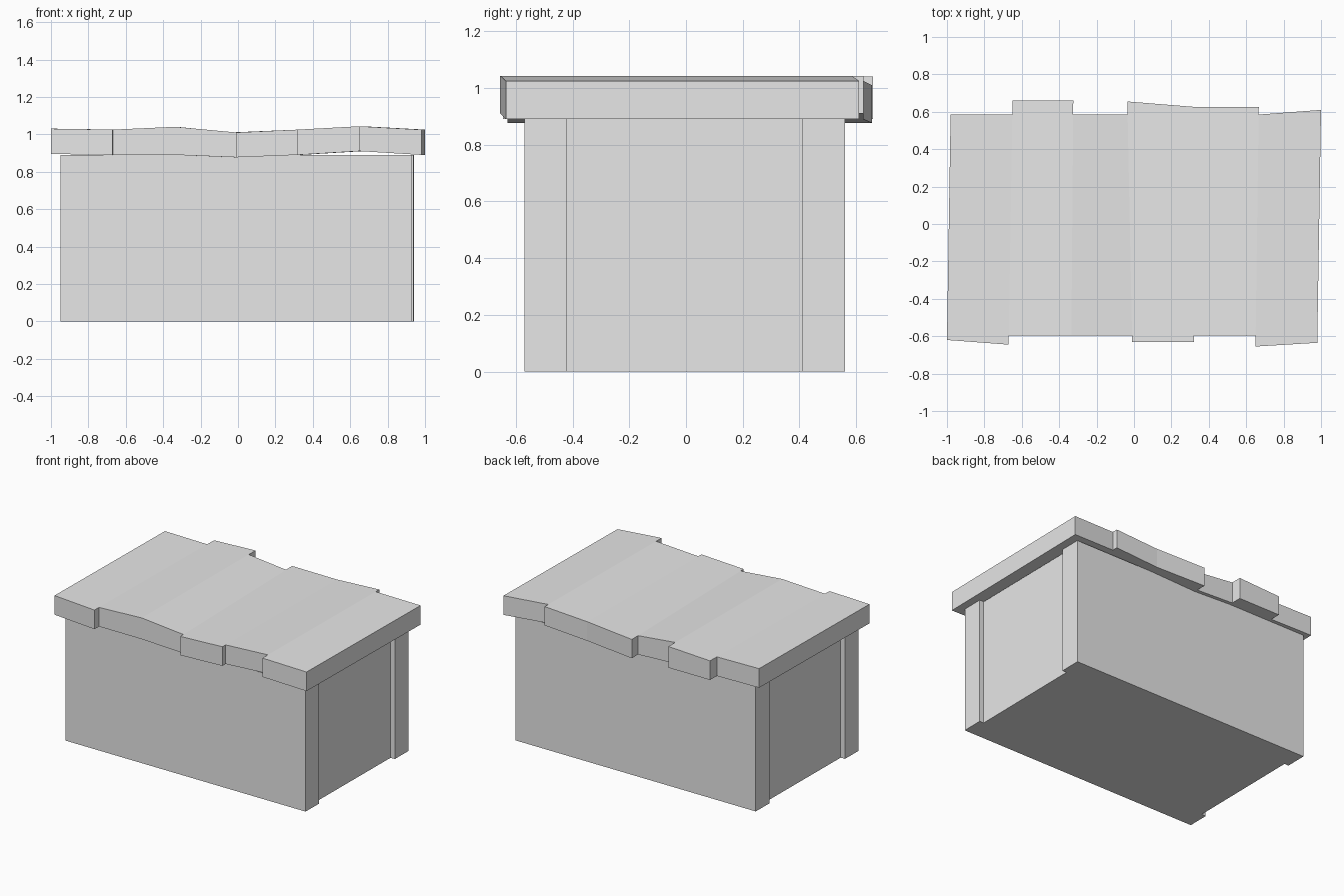
import bpy, bmesh
from mathutils import Vector

cube = bpy.data.objects.get("Cube")
if cube:
    bpy.data.objects.remove(cube)

grey = bpy.data.materials.new("plain_grey")
grey.use_nodes = True
grey.diffuse_color = (0.8, 0.8, 0.8, 1)
grey.node_tree.nodes["Principled BSDF"].inputs["Base Color"].default_value = (0.8, 0.8, 0.8, 1)


def finish(name, bm):
    bmesh.ops.remove_doubles(bm, verts=bm.verts, dist=0.0005)
    bmesh.ops.recalc_face_normals(bm, faces=bm.faces)
    mesh = bpy.data.meshes.new(name)
    bm.to_mesh(mesh)
    bm.free()
    mesh.materials.append(grey)
    obj = bpy.data.objects.new(name, mesh)
    bpy.context.collection.objects.link(obj)


def face(bm, points):
    bm.faces.new([bm.verts.new(p) for p in points])


# Box body: footprint with a shallow recess in each end, extruded upward
FRONT, BACK, HEIGHT, RECESS = -0.57, 0.56, 0.89, 0.033
POST_FRONT, POST_BACK = -0.42, 0.41


def end_outline(x_front, x_back, inset):
    def x(y):
        return x_front + (x_back - x_front) * (y - FRONT) / (BACK - FRONT)
    steps = [(FRONT, 0), (POST_FRONT, 0), (POST_FRONT, inset),
             (POST_BACK, inset), (POST_BACK, 0), (BACK, 0)]
    return [(x(y) + d, y, 0) for y, d in steps]


bm = bmesh.new()
face(bm, end_outline(0.927, 0.94, -RECESS) + end_outline(-0.95, -0.937, RECESS)[::-1])
side = bmesh.ops.extrude_face_region(bm, geom=bm.faces[:])
bmesh.ops.translate(bm, vec=Vector((0, 0, HEIGHT)),
                    verts=[g for g in side["geom"] if isinstance(g, bmesh.types.BMVert)])
finish("box_body", bm)

# Lid seams: x at front, x at back, underside height, top height
seams = [(-1.0, -0.98, 0.895, 1.03), (-0.67, -0.65, 0.89, 1.025),
         (-0.335, -0.325, 0.89, 1.04), (-0.01, -0.035, 0.877, 1.01),
         (0.32, 0.335, 0.89, 1.025), (0.65, 0.667, 0.91, 1.043),
         (0.98, 1.0, 0.89, 1.025)]
# Planks: front y at left and right seam, back y at left and right seam
planks = [(-0.62, -0.645, 0.585, 0.585), (-0.595, -0.595, 0.66, 0.66),
          (-0.595, -0.595, 0.585, 0.585), (-0.63, -0.63, 0.655, 0.625),
          (-0.595, -0.595, 0.625, 0.625), (-0.655, -0.635, 0.585, 0.61)]


def seam_ys(i):
    ys = set()
    if i > 0:
        ys |= {planks[i - 1][1], planks[i - 1][3]}
    if i < len(planks):
        ys |= {planks[i][0], planks[i][2]}
    return sorted(ys)


def seam_point(i, y, top):
    xf, xb, low, high = seams[i]
    return (xf + (xb - xf) * (y + 0.62) / 1.24, y, high if top else low)


def seam_run(i, y0, y1, top):
    return [seam_point(i, y, top) for y in seam_ys(i) if y0 <= y <= y1]


def wall(bm, a, b):
    # Upright face between two (seam, y) positions
    face(bm, [seam_point(*a, False), seam_point(*b, False),
              seam_point(*b, True), seam_point(*a, True)])


# Lid: continuous top and underside with staggered plank ends
bm = bmesh.new()
for i, (fl, fr, bl, br) in enumerate(planks):
    for top in (False, True):
        face(bm, seam_run(i, fl, bl, top) + seam_run(i + 1, fr, br, top)[::-1])
    wall(bm, (i, fl), (i + 1, fr))
    wall(bm, (i, bl), (i + 1, br))
    if i:
        previous = planks[i - 1]
        for before, after in ((previous[1], fl), (previous[3], bl)):
            if before != after:
                wall(bm, (i, before), (i, after))
last = len(planks)
wall(bm, (0, planks[0][0]), (0, planks[0][2]))
wall(bm, (last, planks[-1][1]), (last, planks[-1][3]))
finish("plank_lid", bm)
